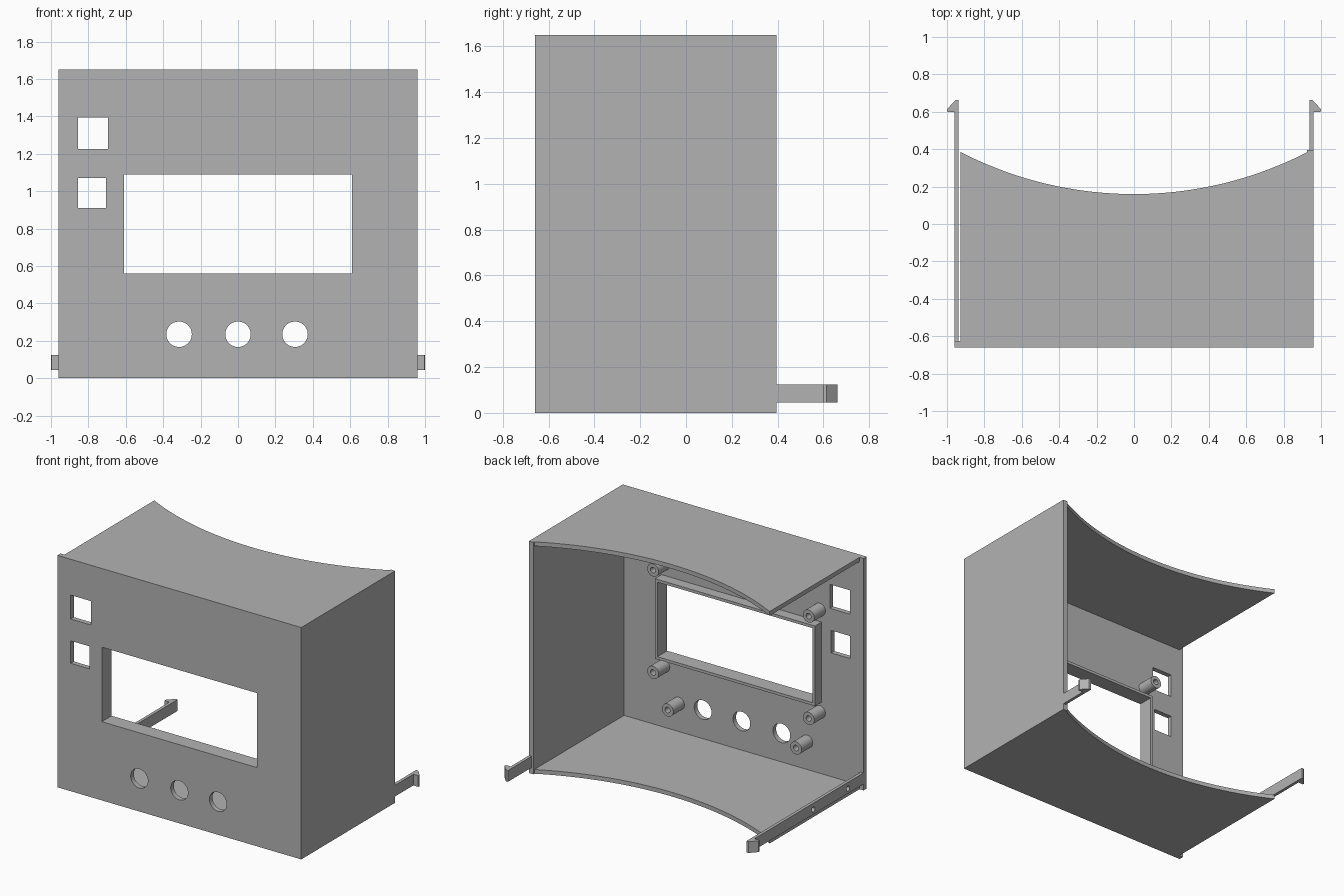
import bpy, bmesh
from math import radians, sqrt
from mathutils import Matrix

cube = bpy.data.objects.get("Cube")
if cube:
    bpy.data.objects.remove(cube, do_unlink=True)

grey = bpy.data.materials.new("plain grey")
grey.use_nodes = True
grey.diffuse_color = (0.45, 0.45, 0.45, 1)
grey.node_tree.nodes["Principled BSDF"].inputs["Base Color"].default_value = (0.45, 0.45, 0.45, 1)


def finish(name, bm):
    bmesh.ops.recalc_face_normals(bm, faces=bm.faces)
    mesh = bpy.data.meshes.new(name)
    bm.to_mesh(mesh)
    bm.free()
    obj = bpy.data.objects.new(name, mesh)
    bpy.context.collection.objects.link(obj)
    mesh.materials.append(grey)
    return obj


def box(name, x, y, z):
    """Box from its low and high limits on each axis."""
    bm = bmesh.new()
    bmesh.ops.create_cube(bm, size=1)
    for v in bm.verts:
        v.co = [lim[0] if c < 0 else lim[1] for c, lim in zip(v.co, (x, y, z))]
    return finish(name, bm)


def rod(name, x, z, r, y, sides=32):
    """Cylinder lying along y."""
    bm = bmesh.new()
    place = Matrix.Translation((x, sum(y) / 2, z)) @ Matrix.Rotation(radians(90), 4, 'X')
    bmesh.ops.create_cone(bm, cap_ends=True, segments=sides, radius1=r, radius2=r,
                          depth=y[1] - y[0], matrix=place)
    return finish(name, bm)


def prism(name, outline, z):
    """Plan outline raised from the low to the high z."""
    bm = bmesh.new()
    face = bm.faces.new([bm.verts.new((px, py, z[0])) for px, py in outline])
    top = bmesh.ops.extrude_face_region(bm, geom=[face])["geom"]
    bmesh.ops.translate(bm, vec=(0, 0, z[1] - z[0]),
                        verts=[g for g in top if isinstance(g, bmesh.types.BMVert)])
    return finish(name, bm)


def cut(obj, cutters):
    """Subtract the cutters and discard them."""
    bpy.context.view_layer.objects.active = obj
    for c in cutters:
        mod = obj.modifiers.new("cut", 'BOOLEAN')
        mod.operation = 'DIFFERENCE'
        mod.solver = 'EXACT'
        mod.object = c
        bpy.ops.object.modifier_apply(modifier=mod.name)
        bpy.data.objects.remove(c, do_unlink=True)


def smooth(obj):
    bpy.ops.object.select_all(action='DESELECT')
    obj.select_set(True)
    bpy.context.view_layer.objects.active = obj
    bpy.ops.object.shade_smooth_by_angle(angle=radians(30))


HEIGHT, WALL = 1.65, 0.03
FRONT, INNER = -0.66, -0.625
through = (-0.8, -0.4)
window_x, window_z = (-0.61, 0.61), (0.56, 1.09)

# Front panel with display window, two side openings and three button holes
panel = box("front_panel", (-0.96, 0.96), (FRONT, INNER), (0, HEIGHT))
cut(panel, [box("window_cutter", window_x, through, window_z),
            box("upper_opening_cutter", (-0.855, -0.695), through, (1.225, 1.395)),
            box("lower_opening_cutter", (-0.855, -0.705), through, (0.91, 1.07))]
    + [rod("button_cutter", x, 0.235, 0.068, through, 48) for x in (-0.315, 0, 0.305)])
smooth(panel)

# Raised rim behind the display window
RIM = 0.02
rim = box("window_rim", (window_x[0] - RIM, window_x[1] + RIM), (INNER, -0.55),
          (window_z[0] - RIM, window_z[1] + RIM))
cut(rim, [box("rim_cutter", window_x, through, window_z)])

# Side wall on the left only
box("left_wall", (0.925, 0.96), (INNER, 0.395), (0, HEIGHT))

# Floor and roof with a concave circular rear edge
HALF, SAG = 0.928, 0.225
radius = (HALF ** 2 + SAG ** 2) / (2 * SAG)
xs = [HALF * (i / 24 - 1) for i in range(49)]
arc = [(x, 0.16 + radius - sqrt(radius ** 2 - x ** 2)) for x in xs]
outline = [(HALF, INNER), (-HALF, INNER)] + arc
for name, z in (("floor", (0, WALL)), ("roof", (HEIGHT - WALL, HEIGHT))):
    smooth(prism(name, outline, z))

# Hooked clip arms; the right one runs all the way to the front panel
hook = [(0.96, 0.6), (0.998, 0.6), (1.0, 0.613), (0.962, 0.655), (0.955, 0.662), (0.938, 0.662)]
for name, side, start in (("left_clip", 1, 0.39), ("right_clip", -1, INNER)):
    plan = [(0.938, start), (0.96, start)] + hook
    arm = prism(name, [(side * x, y) for x, y in plan], (0.045, 0.125))
    if side < 0:
        holes = []
        for y in (-0.45, -0.06):
            hole = rod("pin_hole_cutter", 0, 0, 0.018, (-0.1, 0.1), 24)
            hole.matrix_world = Matrix.Translation((-0.95, y, 0.08)) @ Matrix.Rotation(radians(90), 4, 'Z')
            holes.append(hole)
        bpy.context.view_layer.update()
        cut(arm, holes)

# Hollow screw posts: four around the display, two beside the buttons
posts = [(x, z) for x in (-0.615, 0.61) for z in (0.467, 1.195)] + [(-0.515, 0.23), (0.495, 0.23)]
for i, (x, z) in enumerate(posts):
    post = rod(f"screw_post_{i + 1}", x, z, 0.045, (INNER, -0.5))
    cut(post, [rod("post_cutter", x, z, 0.02, (INNER + 0.01, -0.4), 24)])
    smooth(post)
